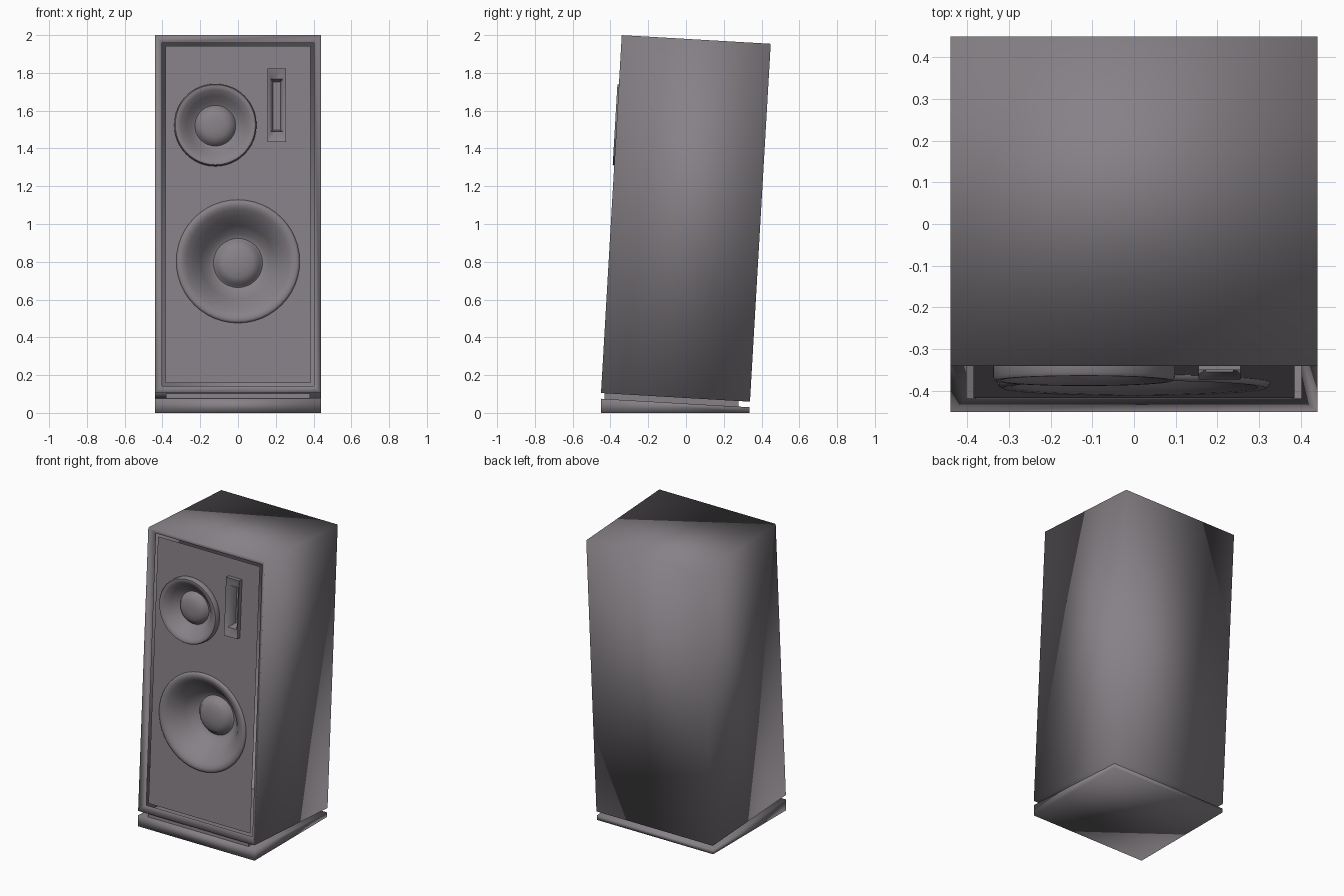
import bpy, bmesh, math
from mathutils import Matrix, Vector

cube = bpy.data.objects.get("Cube")
if cube:
    bpy.data.objects.remove(cube, do_unlink=True)

mat = bpy.data.materials.new("warm_grey")
mat.use_nodes = True
GREY = (0.24, 0.22, 0.24, 1)
mat.diffuse_color = GREY
mat.node_tree.nodes["Principled BSDF"].inputs["Base Color"].default_value = GREY

# Leaning cabinet frame: x across, y into the cabinet, z up the front
LEAN = Matrix.Translation((0, -0.45, 0.105)) @ Matrix.Rotation(math.radians(-3.32), 4, 'X')
HALF, DEPTH, HEIGHT = 0.44, 0.79, 1.898
RIM, SUNK = 0.055, 0.03


def finish(name, bm, sharp=None, matrix=LEAN):
    """Turn a bmesh into a shaded, coloured object."""
    mesh = bpy.data.meshes.new(name)
    bm.transform(matrix)
    bm.to_mesh(mesh)
    bm.free()
    mesh.materials.append(mat)
    mesh.shade_smooth()
    if sharp:
        mesh.set_sharp_from_angle(angle=math.radians(sharp))
    obj = bpy.data.objects.new(name, mesh)
    bpy.context.collection.objects.link(obj)
    return obj


def box(lo, hi):
    bm = bmesh.new()
    lo, hi = Vector(lo), Vector(hi)
    bmesh.ops.create_cube(bm, size=1)
    for v in bm.verts:
        v.co = [c + s * k for c, s, k in zip((lo + hi) / 2, hi - lo, v.co)]
    return bm


def circle(cx, cz, r, n=48):
    return [(cx + r * math.cos(i * math.tau / n), cz + r * math.sin(i * math.tau / n)) for i in range(n)]


def rect(cx, cz, w, h):
    return [(cx - w, cz - h), (cx + w, cz - h), (cx + w, cz + h), (cx - w, cz + h)]


def stack(name, sections, sharp):
    """Skin a series of (outline, height above the baffle) sections and cap the last."""
    bm = bmesh.new()
    rings = [[bm.verts.new((x, SUNK - h, z)) for x, z in pts] for pts, h in sections]
    for a, b in zip(rings, rings[1:]):
        for j in range(len(a)):
            k = (j + 1) % len(a)
            bm.faces.new((a[j], a[k], b[k], b[j]))
    bm.faces.new(rings[-1])
    return finish(name, bm, sharp)


# Cabinet shell with a sloping rim around the sunken front
bm = box((-HALF, 0, 0), (HALF, DEPTH, HEIGHT))
bm.normal_update()
front = min(bm.faces, key=lambda f: f.calc_center_median().y)
bmesh.ops.inset_region(bm, faces=[front], thickness=RIM, depth=-SUNK)
bmesh.ops.delete(bm, geom=[front], context='FACES_ONLY')
finish("cabinet", bm)

# Baffle panel with openings for the drivers and the port
WOOFER, TWEETER, PORT = (0, 0.70), (-0.12, 1.422), (0.205, 1.527)
outlines = [rect(0, HEIGHT / 2, HALF - RIM, HEIGHT / 2 - RIM),
            circle(*WOOFER, 0.327), circle(*TWEETER, 0.218), rect(*PORT, 0.05, 0.195)]
bm = bmesh.new()
for pts in outlines:
    vs = [bm.verts.new((x, SUNK, z)) for x, z in pts]
    for a, b in zip(vs, vs[1:] + vs[:1]):
        bm.edges.new((a, b))
bmesh.ops.triangle_fill(bm, use_beauty=True, edges=bm.edges[:], normal=(0, -1, 0))
finish("baffle", bm, 30)

# Drivers: rounded surround, cone and domed cap as (radius, height)
woofer = [(0.327, 0), (0.325, 0.008), (0.315, 0.014), (0.295, 0.012), (0.275, 0.0),
          (0.24, -0.03), (0.195, -0.085), (0.155, -0.14), (0.13, -0.15), (0.118, -0.14),
          (0.108, -0.122), (0.08, -0.108), (0.045, -0.1), (0.012, -0.098)]
tweeter = [(0.218, 0), (0.218, 0.03), (0.212, 0.038), (0.2, 0.038), (0.185, 0.03),
           (0.155, 0.005), (0.125, -0.03), (0.108, -0.04), (0.1, -0.03),
           (0.09, -0.016), (0.065, -0.004), (0.035, 0.002), (0.01, 0.003)]
for name, centre, profile in (("woofer", WOOFER, woofer), ("tweeter", TWEETER, tweeter)):
    stack(name, [(circle(*centre, r), h) for r, h in profile], 50)

# Slot port with a bevelled surround
port = [(0.05, 0.195, 0), (0.05, 0.195, 0.03), (0.033, 0.14, 0.015), (0.02, 0.128, -0.05)]
stack("slot_port", [(rect(*PORT, w, h), d) for w, h, d in port], 60)

# Neck between cabinet and plinth
finish("neck", box((-0.38, 0.02, -0.045), (0.38, 0.73, 0.01)), 30)

# Wedge plinth, flat below and parallel to the cabinet above
bm = box((-HALF, -0.45, 0), (HALF, 0.335, 0.075))
for v in bm.verts:
    if v.co.z > 0.01 and v.co.y > 0:
        v.co.z = 0.03
finish("plinth", bm, None, Matrix.Identity(4))
